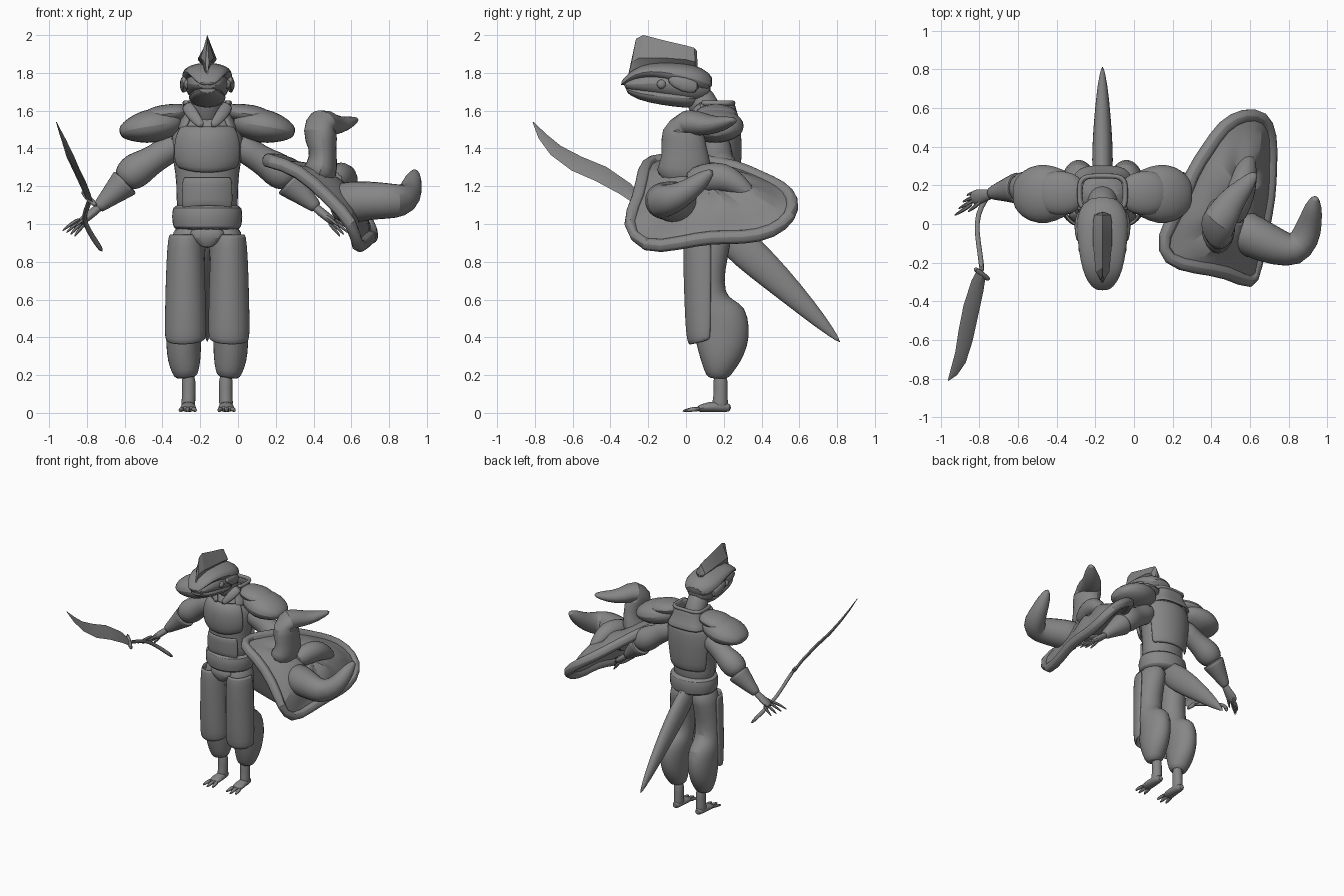
import bpy, bmesh, math
from mathutils import Vector as V

CX = -0.163  # body centre line
grey = bpy.data.materials.new("stone_grey")
grey.diffuse_color = (0.24, 0.24, 0.24, 1)


def finish(name, bm, sub=1, thick=0, angle=40):
    bmesh.ops.recalc_face_normals(bm, faces=bm.faces)
    me = bpy.data.meshes.new(name)
    bm.to_mesh(me)
    bm.free()
    ob = bpy.data.objects.new(name, me)
    bpy.context.collection.objects.link(ob)
    me.materials.append(grey)
    if thick:
        m = ob.modifiers.new("thickness", 'SOLIDIFY')
        m.thickness, m.offset = thick, 0
    if sub:
        ob.modifiers.new("smooth", 'SUBSURF').levels = sub
        ob.modifiers["smooth"].render_levels = sub
    bpy.ops.object.select_all(action='DESELECT')
    bpy.context.view_layer.objects.active = ob
    ob.select_set(True)
    bpy.ops.object.shade_smooth_by_angle(angle=math.radians(angle))
    return ob


def skin(bm, rings, wrap=True):
    n = len(rings[0])
    for r, q in zip(rings, rings[1:]):
        for i in range(n if wrap else n - 1):
            j = (i + 1) % n
            bm.faces.new((r[i], r[j], q[j], q[i]))


def tube(name, pts, radii, ref=(0, 0, 1), n=12, closed=False, sub=1, angle=40):
    """Sweep an ellipse along a path; radii are (sideways, upwards)."""
    bm = bmesh.new()
    pts = [V(p) for p in pts]
    rings, k = [], len(pts)
    for i, p in enumerate(pts):
        if closed:
            t = pts[(i + 1) % k] - pts[i - 1]
        else:
            t = pts[min(i + 1, k - 1)] - pts[max(i - 1, 0)]
        side = t.cross(V(ref)).normalized()
        up = side.cross(t).normalized()
        r = radii[i] if isinstance(radii, list) else radii
        a, b = r if isinstance(r, tuple) else (r, r)
        rings.append([bm.verts.new(p + side * a * math.cos(w) + up * b * math.sin(w))
                      for w in (2 * math.pi * j / n for j in range(n))])
    skin(bm, rings + rings[:1] if closed else rings)
    if not closed:
        bm.faces.new(rings[0])
        bm.faces.new(rings[-1])
    return finish(name, bm, sub, 0, angle)


def column(name, cx, rows, n=16, **kw):
    """Stacked ellipses, rows of (z, dx, y, rx, ry)."""
    return tube(name, [(cx(dx), y, z) for z, dx, y, _, _ in rows],
                [(rx, ry) for *_, rx, ry in rows], ref=(0, 1, 0), n=n, **kw)


def shell(name, cx, cy, a0, a1, rows, thick=0.02, n=14, dip=0, power=1.0):
    """Curved plate, rows of (z, rx, ry); angle 0 faces front, power < 1 squares it."""
    bm = bmesh.new()
    rings = []
    for k, (z, rx, ry) in enumerate(rows):
        ring = []
        for i in range(n + 1):
            u = i / n
            a = math.radians(a0 + (a1 - a0) * u)
            dz = dip * (2 * u - 1) ** 2 if k == 0 else 0
            sx, sy = (math.copysign(abs(f) ** power, f) for f in (math.sin(a), math.cos(a)))
            ring.append(bm.verts.new((cx + rx * sx, cy - ry * sy, z + dz)))
        rings.append(ring)
    skin(bm, rings, False)
    return finish(name, bm, 1, thick)


def mid(dx):
    return CX + dx


# Torso, armour plates, belt and collar
column("torso", mid, [(1.0, 0, .13, .17, .13), (1.15, 0, .13, .165, .12), (1.27, 0, .13, .17, .13),
                      (1.38, 0, .14, .195, .14), (1.48, 0, .15, .2, .14), (1.56, 0, .16, .14, .11),
                      (1.61, 0, .16, .09, .07)])
shell("chest_plate", CX, .13, -62, 62, [(1.27, .17, .142), (1.33, .195, .162), (1.42, .195, .165),
                                        (1.48, .18, .155), (1.52, .15, .12)], .022, dip=.03)
shell("belly_plate", CX, .13, -50, 50, [(1.09, .172, .132), (1.17, .172, .134), (1.25, .168, .138)], .018, dip=-.02)
shell("back_plate", CX, .14, 115, 245, [(1.16, .168, .13), (1.28, .18, .14), (1.42, .2, .148),
                                        (1.52, .18, .138)], .02)
column("belt", mid, [(.965, 0, .13, .165, .14), (.98, 0, .13, .186, .158), (1.04, 0, .13, .192, .163),
                     (1.09, 0, .13, .188, .158), (1.105, 0, .13, .16, .13)])
shell("collar", CX, .16, 35, 325, [(1.5, .16, .145), (1.57, .115, .1), (1.65, .11, .088)], .022, n=24, power=.6)
shell("collar_rim", CX, .16, 45, 315, [(1.625, .118, .088), (1.655, .12, .09)], .028, n=24, power=.5)
for s in (-1, 1):
    tube("collar_lapel", [(CX + s * .115, .1, 1.64), (CX + s * .08, .03, 1.58), (CX + s * .02, -.005, 1.51)],
         [(.035, .02), (.035, .018), (.02, .012)], ref=(0, 1, 0))
tube("front_sash", [(CX, .02, .98), (CX, .01, .93), (CX, .03, .87)], [(.11, .03), (.085, .03), (.025, .02)],
     ref=(0, 1, 0))

# Neck and head, swept from nose to nape
tube("neck", [(CX, .16, 1.5), (CX, .11, 1.6), (CX, .04, 1.72)], [.085, .08, .085], ref=(0, 1, 0))


def along(name, rows, **kw):
    tube(name, [(CX, y, z) for y, z, _, _ in rows], [(a, b) for *_, a, b in rows], **kw)


along("head", [(-.33, 1.735, .045, .02), (-.28, 1.74, .085, .045), (-.18, 1.745, .11, .07),
               (-.04, 1.74, .128, .1), (.06, 1.72, .118, .09), (.13, 1.69, .06, .05)])
along("lower_jaw", [(-.32, 1.715, .045, .016), (-.25, 1.69, .083, .036), (-.13, 1.675, .1, .047),
                    (0, 1.665, .105, .054), (.07, 1.665, .08, .05)])
along("helmet", [(-.345, 1.735, .04, .012), (-.3, 1.775, .08, .022), (-.24, 1.805, .108, .038),
                 (-.14, 1.81, .128, .05), (-.02, 1.785, .142, .07), (.06, 1.765, .135, .075),
                 (.14, 1.73, .085, .045)])
for s in (-1, 1):
    tube("eye", [(CX + s * .09, -.13, 1.74), (CX + s * .115, -.13, 1.74), (CX + s * .125, -.13, 1.74)],
         [.03, .028, .012], n=8)
    tube("cheek_guard", [(CX + s * .118, -.1, 1.77), (CX + s * .135, -.01, 1.735), (CX + s * .115, .07, 1.72)],
         [(.015, .02), (.018, .045), (.015, .03)])

# Helmet crest: diamond slices of (y of top, y of bottom, top z, bottom z, half width)
bm = bmesh.new()
rings = []
for yt, yb, zt, zb, w in ((-.265, -.31, 1.98, 1.77, .01), (-.225, -.27, 2.0, 1.8, .035), (-.1, -.13, 1.968, 1.82, .048),
                          (0, 0, 1.945, 1.82, .05), (.045, .05, 1.932, 1.81, .042), (.058, .062, 1.915, 1.81, .01)):
    ym, zm = (yt + yb) / 2, zt * .4 + zb * .6
    rings.append([bm.verts.new(p) for p in ((CX, yt, zt), (CX + w, ym, zm), (CX, yb, zb), (CX - w, ym, zm))])
skin(bm, rings)
bm.faces.new(rings[0])
bm.faces.new(rings[-1])
finish("crest", bm, 0, 0, 25)

# Tail
tube("tail", [(CX, .17, 1.0), (CX, .27, .9), (CX, .4, .785), (CX, .56, .635), (CX, .72, .475), (CX, .82, .37)],
     [(.05, .08), (.056, .1), (.056, .094), (.044, .07), (.028, .04), (.004, .005)])

for s, tag in ((-1, "right"), (1, "left")):
    def sx(dx):
        return CX + s * dx

    def limb(name, pts, radii, **kw):
        return tube(tag + "_" + name, [(sx(x), y, z) for x, y, z in pts], radii, **kw)

    # Shoulder armour: broad plate plus a smaller overlapping one
    limb("shoulder_plate", [(.13, .16, 1.545), (.2, .16, 1.535), (.29, .155, 1.52), (.38, .155, 1.505),
                            (.44, .155, 1.49), (.465, .155, 1.485)],
         [(.08, .06), (.13, .08), (.165, .1), (.15, .078), (.1, .048), (.05, .02)])
    limb("upper_shoulder_plate", [(.1, .16, 1.6), (.15, .16, 1.59), (.24, .16, 1.58), (.31, .16, 1.565), (.34, .16, 1.555)],
         [(.07, .035), (.11, .05), (.125, .055), (.1, .045), (.06, .025)])
    # Arm, puffed sleeve, bracer and hand
    limb("sleeve", [(.14, .16, 1.44), (.24, .17, 1.37), (.31, .18, 1.325), (.37, .185, 1.29),
                    (.42, .185, 1.25), (.45, .185, 1.215)], [.085, .075, .08, .1, .09, .06])
    limb("bracer", [(.43, .185, 1.225), (.435, .185, 1.22), (.44, .185, 1.215), (.5, .175, 1.16), (.575, .16, 1.09),
                    (.58, .16, 1.085)], [.065, .086, .086, .062, .035, .03])
    limb("palm", [(.56, .16, 1.1), (.6, .15, 1.065), (.645, .14, 1.03), (.68, .13, 1.0)],
         [(.025, .025), (.03, .024), (.045, .024), (.035, .018)])
    for i in range(4):
        o = i - 1.5
        limb("finger", [(.655 - .01 * o, .135 + .018 * o, 1.02 - .006 * o),
                        (.7 - .015 * o, .115 + .03 * o, .985 - .01 * o),
                        (.738 - .022 * o, .095 + .035 * o, .945 - .01 * o)], [.014, .012, .005], n=6)
    limb("thumb", [(.62, .13, 1.05), (.66, .09, 1.02), (.7, .06, .985)], [.016, .013, .005], n=6)

    # Baggy trousers with a front panel
    column(tag + "_trouser_leg", sx, [
        (1.0, .085, .13, .085, .12), (.9, .1, .125, .095, .115), (.75, .11, .115, .095, .09),
        (.62, .115, .115, .095, .092), (.54, .12, .145, .097, .122), (.5, .122, .18, .098, .152),
        (.44, .124, .192, .097, .15), (.36, .125, .19, .094, .14), (.28, .122, .18, .09, .11),
        (.215, .115, .17, .072, .075), (.18, .11, .17, .055, .055)])
    shell(tag + "_trouser_panel", sx(.114), .105, -85 if s > 0 else -105, 105 if s > 0 else 85,
          [(.36, .098, .085), (.42, .103, .098), (.6, .1, .106), (.8, .094, .112), (.95, .084, .112)],
          .018, dip=.03)
    # Ankle, foot and toes
    column(tag + "_ankle", sx, [(.22, .1, .18, .042, .045), (.12, .097, .185, .036, .036),
                                (.05, .1, .18, .04, .045), (.01, .1, .18, .035, .045)], n=10)
    limb("foot", [(.1, .24, .025), (.1, .2, .032), (.1, .12, .033), (.103, .05, .018)],
         [(.02, .02), (.036, .03), (.042, .03), (.048, .015)])
    for o in (-1, 0, 1):
        limb("toe", [(.102 + .028 * o, .08, .022), (.103 + .036 * o, .025, .018),
                     (.103 + .042 * o, -.022 + .015 * abs(o), .008)],
             [(.016, .016), (.015, .013), (.006, .007)], n=8)

# Curved sword in the right hand
tube("sword_grip", [(-.715, .2, .85), (-.77, .13, .93), (-.81, .05, 1.0), (-.815, -.04, 1.05),
                    (-.795, -.16, 1.095), (-.785, -.26, 1.13)], [.015, .016, .014, .014, .014, .016], n=8)
flat = (.759, .272, .556)
tube("sword_guard", [(-.745, -.29, 1.09), (-.785, -.265, 1.13), (-.83, -.225, 1.175)], [.012, .02, .012], n=8)
tube("sword_blade", [(-.79, -.26, 1.13), (-.81, -.32, 1.185), (-.845, -.45, 1.265), (-.872, -.58, 1.32),
                     (-.898, -.69, 1.39), (-.93, -.76, 1.465), (-.962, -.81, 1.54)],
     [(.035, .01), (.05, .011), (.06, .012), (.058, .011), (.045, .009), (.028, .006), (.003, .002)],
     ref=flat, n=4, sub=0, angle=25)

# Billowing cloth over the left arm: rolled hem, rippled sheet and raised folds
hem = [(.14, -.07, 1.34), (.165, -.19, 1.335), (.32, -.225, 1.29), (.48, -.24, 1.14), (.615, -.325, 1.0),
       (.63, -.23, .865), (.665, -.03, .9), (.7, .14, .935), (.705, .3, .925), (.71, .46, .955), (.675, .56, 1.04),
       (.57, .57, 1.13), (.46, .51, 1.195), (.38, .38, 1.25), (.3, .27, 1.305), (.24, .08, 1.335)]
tube("cloth_hem", hem, .04, closed=True, n=8)
bm = bmesh.new()
centre = V((.51, .12, 1.15))
rings = []
for t, lift in ((1, 0), (.87, .01), (.72, .04), (.54, .065), (.34, .075), (.15, .065)):
    rings.append([bm.verts.new(centre.lerp(V(p), t) + V((.6, 0, .8)) * lift * (1 + .5 * math.sin(i * 2.36 + 4 * t)))
                  for i, p in enumerate(hem)])
skin(bm, rings)
bm.faces.new(rings[-1])
finish("cloth_sheet", bm, 1, .025)
tube("tall_fold", [(.41, -.02, 1.22), (.45, .0, 1.31), (.45, -.01, 1.4), (.43, -.02, 1.5), (.435, .0, 1.55),
                   (.5, .12, 1.52), (.57, .19, 1.53), (.635, .27, 1.555)],
     [(.11, .17), (.085, .145), (.07, .12), (.108, .125), (.09, .1), (.055, .075), (.042, .055), (.012, .02)],
     ref=(0, 1, 0))
tube("curling_fold", [(.5, .0, 1.1), (.62, -.07, 1.12), (.74, -.12, 1.125), (.84, -.14, 1.12), (.89, -.07, 1.13),
                      (.915, .02, 1.18), (.928, .09, 1.24), (.94, .145, 1.285)],
     [.12, .115, .102, .095, .082, .062, .048, .014])
tube("rear_fold", [(.5, .0, 1.22), (.53, .1, 1.245), (.56, .2, 1.25), (.58, .28, 1.21), (.6, .36, 1.14)],
     [(.06, .06), (.08, .085), (.08, .085), (.06, .06), (.03, .03)])
